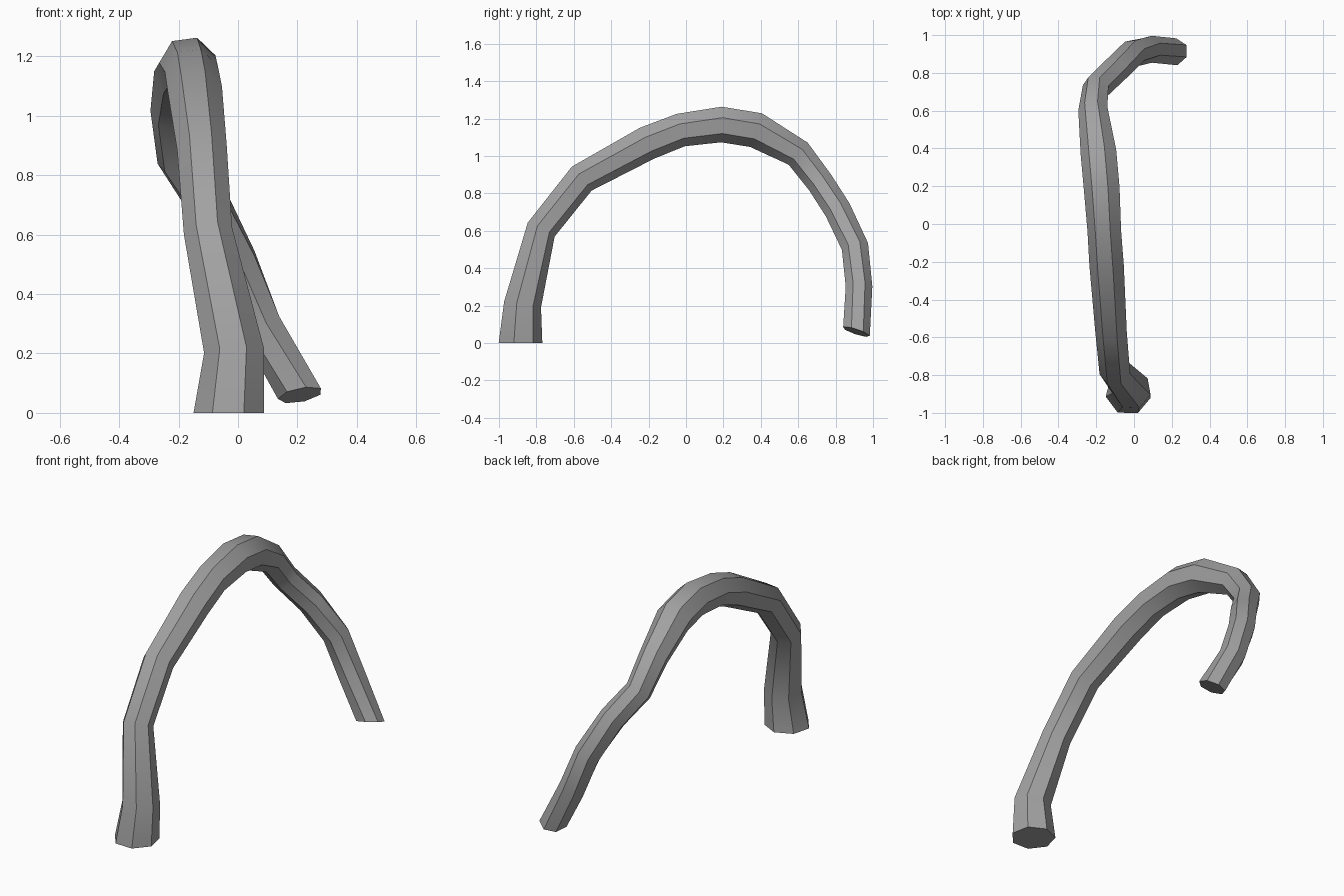
import bpy, bmesh
from math import sin, cos, pi, radians
from mathutils import Vector

if "Cube" in bpy.data.objects:
    bpy.data.objects.remove(bpy.data.objects["Cube"], do_unlink=True)

SIDES = 7

# Centre line of the bent tube: x, y, z, radius
PATH = [
    (-0.03, -0.89, 0.0, 0.122), (-0.012, -0.878, 0.205, 0.104),
    (-0.10, -0.778, 0.605, 0.084), (-0.12, -0.56, 0.88, 0.086),
    (-0.143, -0.21, 1.07, 0.094), (-0.155, -0.03, 1.14, 0.092),
    (-0.168, 0.188, 1.17, 0.098), (-0.185, 0.373, 1.14, 0.098),
    (-0.215, 0.60, 1.013, 0.08), (-0.20, 0.72, 0.855, 0.074),
    (-0.10, 0.815, 0.705, 0.074), (-0.005, 0.905, 0.51, 0.074),
    (0.08, 0.925, 0.295, 0.073), (0.21, 0.91, 0.06, 0.077),
]
points = [Vector(p[:3]) for p in PATH]
last = len(points) - 1


def tangent(i):
    # The foot is cut level and the tip is cut at a slant
    if i == 0:
        return Vector((0, 0, 1))
    if i == last:
        return Vector((0.2, -0.33, -1)).normalized()
    before = (points[i] - points[i - 1]).normalized()
    after = (points[i + 1] - points[i]).normalized()
    return (before + after).normalized()


# Seven-sided rings joined along the path
bm = bmesh.new()
rings = []
for i, centre in enumerate(points):
    t = tangent(i)
    side = (Vector((1, 0, 0)) - t * t.x).normalized()
    out = side.cross(t)
    start = radians(66 + 13 * i / last)
    ring = []
    for k in range(SIDES):
        a = start + 2 * pi * k / SIDES
        ring.append(bm.verts.new(centre + (side * cos(a) + out * sin(a)) * PATH[i][3]))
    rings.append(ring)
for lower, upper in zip(rings, rings[1:]):
    for k in range(SIDES):
        n = (k + 1) % SIDES
        bm.faces.new((lower[k], lower[n], upper[n], upper[k]))
bm.faces.new(rings[0])
bm.faces.new(rings[-1])
bmesh.ops.recalc_face_normals(bm, faces=bm.faces)

mesh = bpy.data.meshes.new("curved_tube")
bm.to_mesh(mesh)
bm.free()
tube = bpy.data.objects.new("curved_tube", mesh)
bpy.context.collection.objects.link(tube)

# Plain grey material
grey = bpy.data.materials.new("grey")
grey.use_nodes = True
colour = (0.36, 0.36, 0.36, 1)
grey.diffuse_color = colour
grey.node_tree.nodes["Principled BSDF"].inputs["Base Color"].default_value = colour
mesh.materials.append(grey)

# Smooth along the length, sharp between the sides
bpy.ops.object.select_all(action="DESELECT")
tube.select_set(True)
bpy.context.view_layer.objects.active = tube
bpy.ops.object.shade_smooth_by_angle(angle=radians(40))
